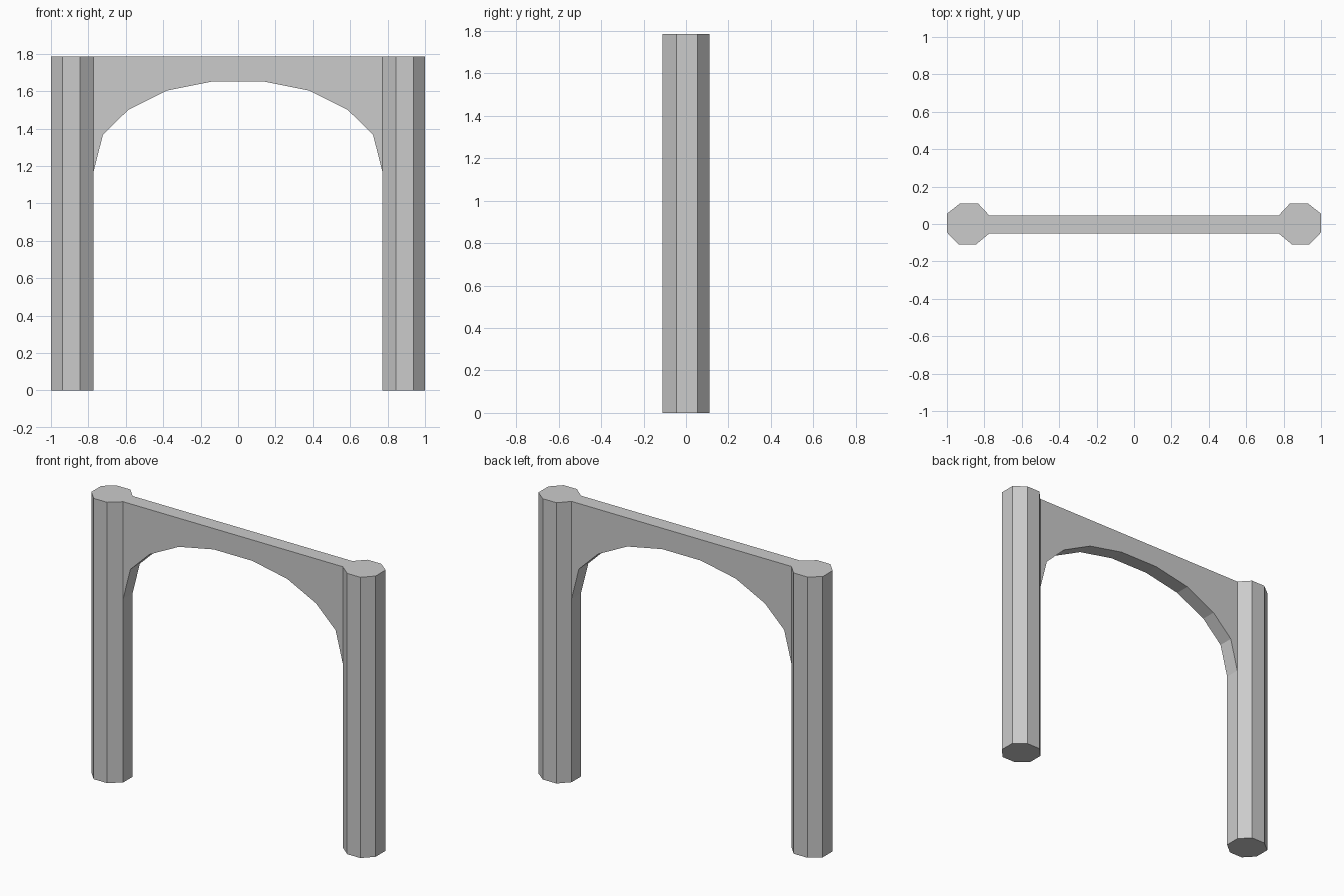
import bpy, bmesh

if "Cube" in bpy.data.objects:
    bpy.data.objects.remove(bpy.data.objects["Cube"])

HEIGHT, SPRING = 1.785, 1.167

# Right column cross-section, starting and ending on the inner facet
COLUMN = [(0.773, -0.05), (0.845, -0.11), (0.938, -0.11), (1.0, -0.045),
          (1.0, 0.055), (0.93, 0.11), (0.834, 0.11), (0.773, 0.045)]
# Right half of the arch underside, from springing to crown
ARCH = [(0.773, SPRING), (0.722, 1.368), (0.587, 1.5), (0.381, 1.603), (0.136, 1.652)]

bm = bmesh.new()


def face(points):
    return bm.faces.new([bm.verts.new(p) for p in points])


def wall(a, b, z0, z1):
    face([(*a, z0), (*b, z0), (*b, z1), (*a, z1)])


# Two mirrored octagonal columns; the inner facet stops where the arch springs
for side in (1, -1):
    ring = [(side * x, y) for x, y in COLUMN]
    for a, b in zip(ring, ring[1:]):
        wall(a, b, 0, HEIGHT)
    wall(ring[-1], ring[0], 0, SPRING)
    face([(x, y, 0) for x, y in ring])
    face([(x, y, HEIGHT) for x, y in ring])

# Arched panel between the columns
x_in, y_front = COLUMN[0]
y_back = COLUMN[-1][1]
curve = ARCH + [(-x, z) for x, z in reversed(ARCH)]
outline = curve + [(-x_in, HEIGHT), (x_in, HEIGHT)]
for y in (y_front, y_back):
    face([(x, y, z) for x, z in outline])
for (x0, z0), (x1, z1) in zip(curve, curve[1:]):
    face([(x0, y_front, z0), (x1, y_front, z1), (x1, y_back, z1), (x0, y_back, z0)])
face([(-x_in, y_front, HEIGHT), (x_in, y_front, HEIGHT),
      (x_in, y_back, HEIGHT), (-x_in, y_back, HEIGHT)])

# Weld the parts and merge the flush top into one face
bmesh.ops.remove_doubles(bm, verts=bm.verts[:], dist=0.0005)
top = [f for f in bm.faces if all(v.co.z > HEIGHT - 0.001 for v in f.verts)]
bmesh.ops.dissolve_faces(bm, faces=top)
bmesh.ops.recalc_face_normals(bm, faces=bm.faces[:])

mesh = bpy.data.meshes.new("archway")
bm.to_mesh(mesh)
bm.free()
bpy.context.collection.objects.link(bpy.data.objects.new("archway", mesh))
